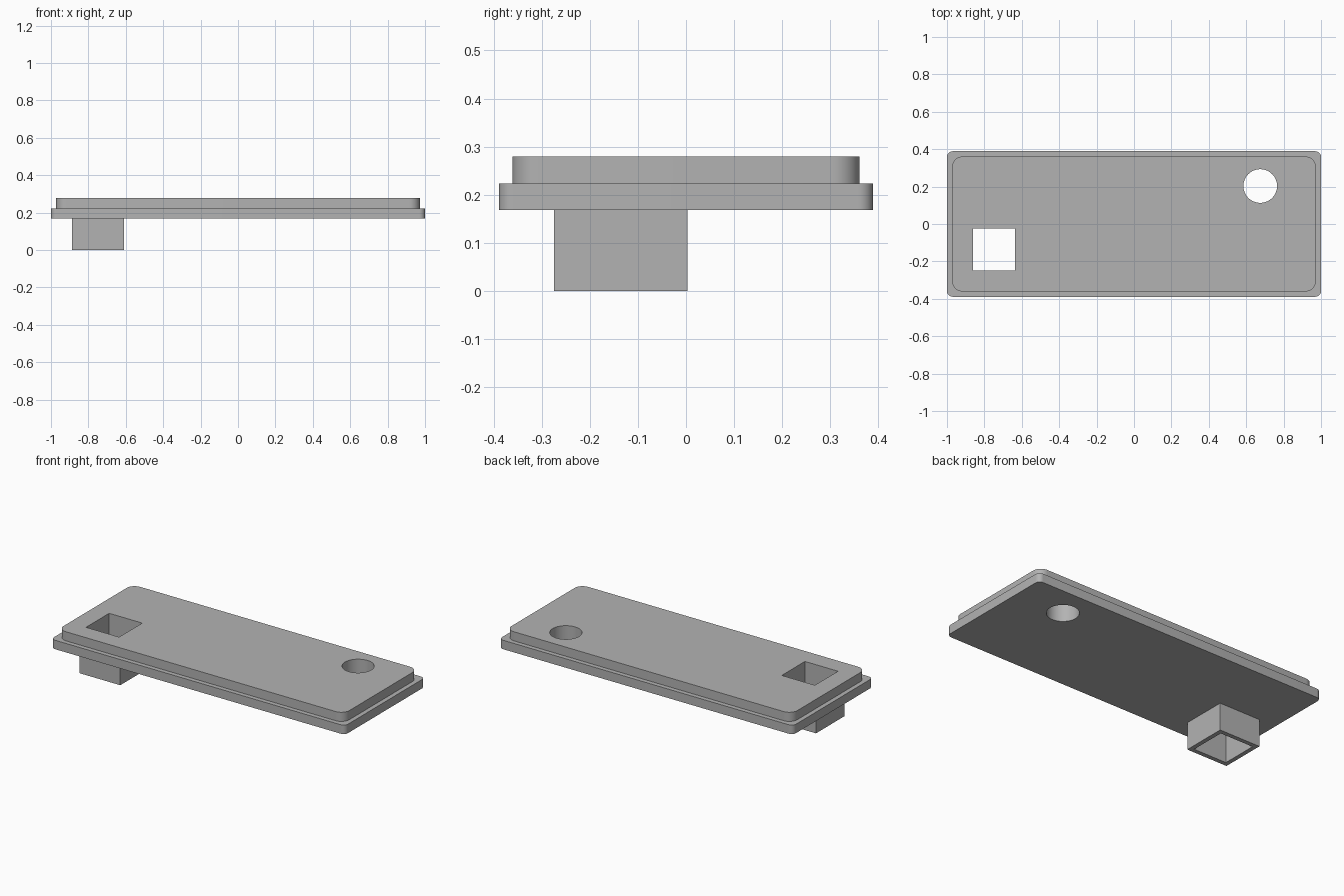
import bpy
import bmesh
import math
from mathutils import Vector

cube = bpy.data.objects.get("Cube")
if cube:
    bpy.data.objects.remove(cube)

grey = bpy.data.materials.new("plain grey")
grey.use_nodes = True
colour = (0.45, 0.45, 0.45, 1)
grey.diffuse_color = colour
grey.node_tree.nodes["Principled BSDF"].inputs["Base Color"].default_value = colour

# Heights and shared positions
BOTTOM, STEP, TOP = 0.168, 0.223, 0.279
TUBE = (-0.7475, -0.136)
TUBE_OUTER, TUBE_INNER = 0.139, 0.1125
HOLE = (0.675, 0.203)
HOLE_RADIUS = 0.09


def rounded(half_x, half_y, radius, steps=10):
    """Counter-clockwise rounded rectangle."""
    points = []
    for corner, (sx, sy) in enumerate([(1, 1), (-1, 1), (-1, -1), (1, -1)]):
        for i in range(steps + 1):
            a = (corner + i / steps) * math.pi / 2
            points.append((sx * (half_x - radius) + radius * math.cos(a),
                           sy * (half_y - radius) + radius * math.sin(a)))
    return points


def square(half):
    x, y = TUBE
    return [(x + half * sx, y + half * sy)
            for sx, sy in [(1, 1), (-1, 1), (-1, -1), (1, -1)]]


def circle(count=64):
    return [(HOLE[0] + HOLE_RADIUS * math.cos(math.tau * i / count),
             HOLE[1] + HOLE_RADIUS * math.sin(math.tau * i / count))
            for i in range(count)]


def ring(bm, outline, z):
    """Closed loop of vertices and edges at height z."""
    verts = [bm.verts.new((x, y, z)) for x, y in outline]
    for a, b in zip(verts, verts[1:] + verts[:1]):
        bm.edges.new((a, b))
    return verts


def skin(bm, rings):
    """Quads joining each ring to the next."""
    for a, b in zip(rings, rings[1:]):
        for i in range(len(a)):
            j = (i + 1) % len(a)
            bm.faces.new((a[i], a[j], b[j], b[i]))


def cap(bm, rings, up):
    """Flat face inside the first ring, pierced by the others."""
    edges = [bm.edges.get((r[i - 1], r[i])) for r in rings for i in range(len(r))]
    normal = Vector((0, 0, up))
    made = bmesh.ops.triangle_fill(bm, edges=edges, use_beauty=True, normal=normal)
    for face in made["geom"]:
        if isinstance(face, bmesh.types.BMFace):
            face.normal_update()
            if face.normal.dot(normal) < 0:
                face.normal_flip()


def finish(bm, name):
    mesh = bpy.data.meshes.new(name)
    bm.to_mesh(mesh)
    bm.free()
    mesh.materials.append(grey)
    obj = bpy.data.objects.new(name, mesh)
    bpy.context.collection.objects.link(obj)
    bpy.ops.object.select_all(action="DESELECT")
    obj.select_set(True)
    bpy.context.view_layer.objects.active = obj
    bpy.ops.object.shade_smooth_by_angle(angle=math.radians(30))


# Stepped plate: wide flange below, narrower raised panel above
bm = bmesh.new()
flange = rounded(1, 0.389, 0.03)
panel = rounded(0.972, 0.361, 0.055)
shell = [ring(bm, flange, BOTTOM), ring(bm, flange, STEP),
         ring(bm, panel, STEP), ring(bm, panel, TOP)]
skin(bm, shell)
# Round through hole
bore = [ring(bm, circle(), TOP), ring(bm, circle(), BOTTOM)]
skin(bm, bore)
# Top and underside, open where the tube passes
cap(bm, [shell[-1], bore[0], ring(bm, square(TUBE_INNER), TOP)], 1)
cap(bm, [shell[0], bore[1], ring(bm, square(TUBE_OUTER), BOTTOM)], -1)
finish(bm, "stepped_plate")

# Square tube: bore through the plate, lower rim and outer walls
bm = bmesh.new()
skin(bm, [ring(bm, square(TUBE_INNER), TOP), ring(bm, square(TUBE_INNER), 0),
          ring(bm, square(TUBE_OUTER), 0), ring(bm, square(TUBE_OUTER), BOTTOM)])
finish(bm, "square_tube")
